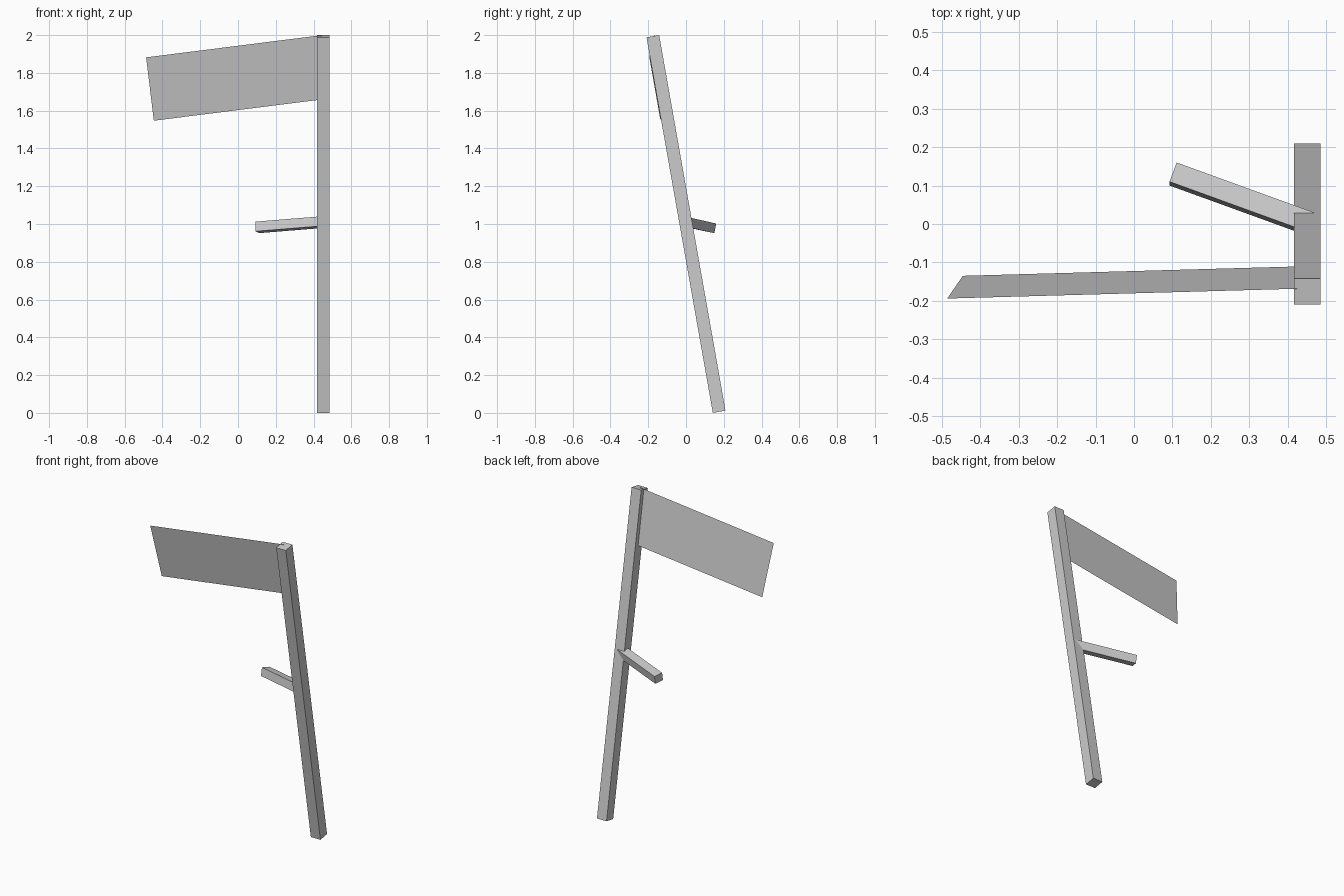
import bpy
from mathutils import Matrix, Vector

if "Cube" in bpy.data.objects:
    bpy.data.objects.remove(bpy.data.objects["Cube"])


def place(obj, name, start, end, up, width, height):
    """Stretch a unit primitive from start to end along its local x, with z near 'up'."""
    start, end, up = Vector(start), Vector(end), Vector(up)
    x = (end - start).normalized()
    z = (up - up.dot(x) * x).normalized()
    y = z.cross(x)
    rot = Matrix((x, y, z)).transposed().to_4x4()
    scale = Matrix.Diagonal(((end - start).length, width, height, 1))
    obj.data.transform(Matrix.Translation((start + end) / 2) @ rot @ scale)
    obj.name = obj.data.name = name


def bar(name, start, end, up, width, height):
    bpy.ops.mesh.primitive_cube_add(size=1)
    place(bpy.context.object, name, start, end, up, width, height)


# Leaning square pole
bar("pole", (0.451, 0.1755, 0.006), (0.451, -0.1755, 1.994), (0, 1, 0.176), 0.068, 0.068)

# Short handle sticking out behind the pole
bar("handle", (0.102, 0.130, 0.982), (0.460, 0.000, 1.011), (0, 0.2, 1), 0.054, 0.052)

# Thin flat flag, one rectangle tucked into the top of the pole
bpy.ops.mesh.primitive_plane_add(size=1)
place(bpy.context.object, "flag", (-0.466, -0.1645, 1.7145), (0.464, -0.1385, 1.832),
      (0.03, -0.985, -0.17), 0.343, 1)
